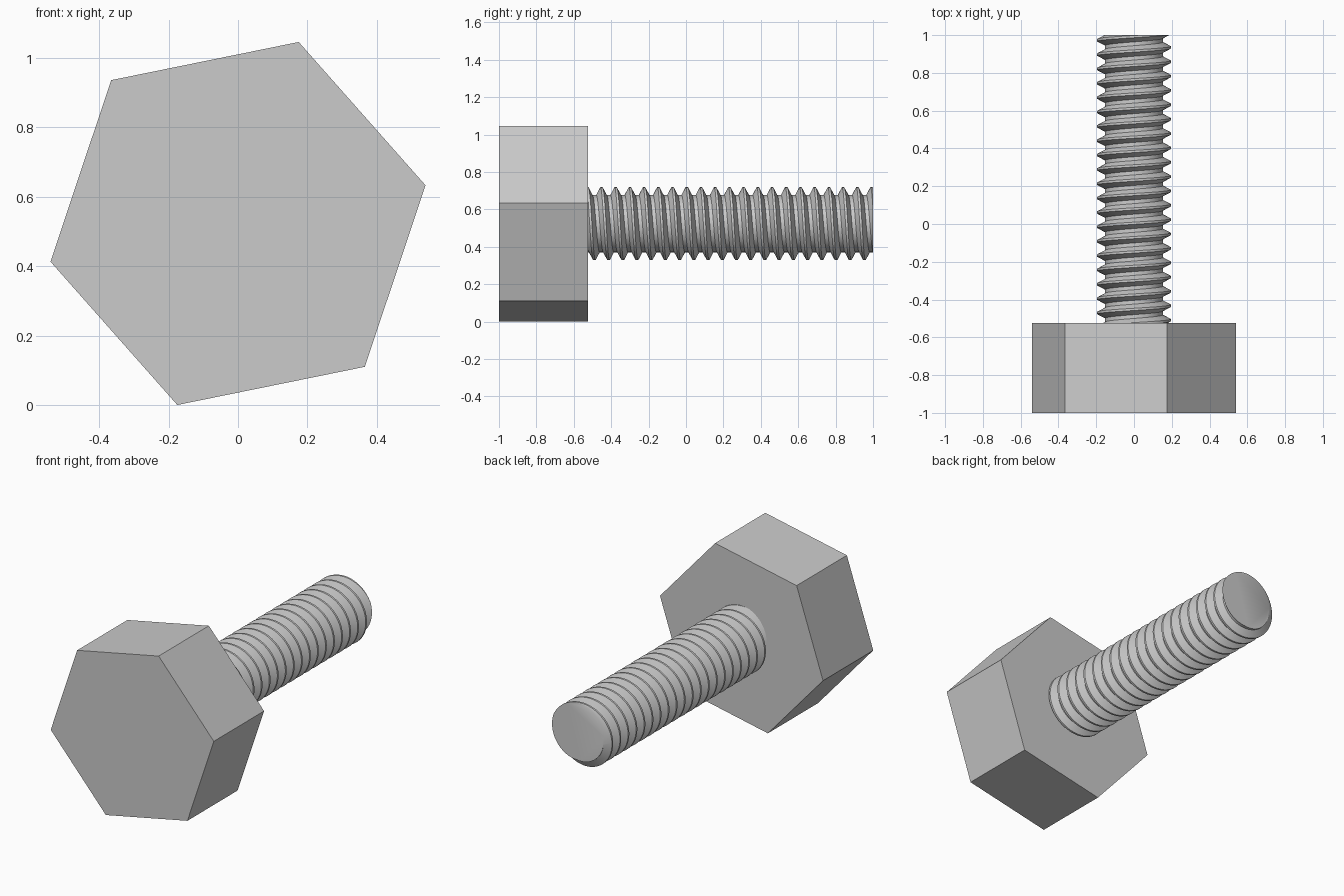
import bpy, bmesh, math
from mathutils import Vector

cube = bpy.data.objects.get("Cube")
if cube:
    bpy.data.objects.remove(cube, do_unlink=True)

AXIS_Z = 0.523          # height of the bolt axis
HEAD_BACK = -0.525      # plane where head meets shank
TIP = 1.0

steel = bpy.data.materials.new("light grey steel")
steel.use_nodes = True
GREY = (0.6, 0.6, 0.6, 1)
steel.diffuse_color = GREY
steel.node_tree.nodes["Principled BSDF"].inputs["Base Color"].default_value = GREY


def add_object(name, bm):
    bmesh.ops.recalc_face_normals(bm, faces=bm.faces[:])
    mesh = bpy.data.meshes.new(name)
    bm.to_mesh(mesh)
    bm.free()
    mesh.materials.append(steel)
    ob = bpy.data.objects.new(name, mesh)
    bpy.context.collection.objects.link(ob)
    return ob


def around_axis(radius, angle, y):
    """Point at an angle turning from +z towards +x about the bolt axis."""
    return Vector((radius * math.sin(angle), y, AXIS_Z + radius * math.cos(angle)))


# Hexagonal head, turned slightly
bm = bmesh.new()
angles = [math.radians(18.5 + 60 * i) for i in range(6)]
face = bm.faces.new([bm.verts.new(around_axis(0.551, a, -1)) for a in angles])
ext = bmesh.ops.extrude_face_region(bm, geom=[face], use_keep_orig=True)
moved = [g for g in ext["geom"] if isinstance(g, bmesh.types.BMVert)]
bmesh.ops.translate(bm, verts=moved, vec=(0, HEAD_BACK + 1, 0))
add_object("hex_head", bm)

# Threaded shank: a right-hand helical surface, trimmed flat at both ends
PITCH, STEPS, TURNS = 0.076, 64, 24
CREST, ROOT = 0.195, 0.153
profile = [(-0.006, CREST), (0.006, CREST), (0.028, ROOT), (0.048, ROOT)]
rows = TURNS * len(profile)
first_crest = -0.452 - 3 * PITCH

bm = bmesh.new()
grid = []
for s in range(STEPS):
    turn = s / STEPS
    column = []
    for row in range(rows):
        k, j = divmod(row, len(profile))
        offset, radius = profile[j]
        y = first_crest + PITCH * (k + turn) + offset
        column.append(bm.verts.new(around_axis(radius, math.tau * turn, y)))
    grid.append(column)
for s in range(STEPS):
    wrap = s == STEPS - 1
    nxt = grid[0][len(profile):] if wrap else grid[s + 1]
    for row in range(min(rows, len(nxt)) - 1):
        bm.faces.new((grid[s][row], nxt[row], nxt[row + 1], grid[s][row + 1]))

for y, direction in ((HEAD_BACK - 0.01, -1), (TIP, 1)):
    cut = bmesh.ops.bisect_plane(
        bm, geom=bm.verts[:] + bm.edges[:] + bm.faces[:], dist=1e-6,
        plane_co=(0, y, 0), plane_no=(0, direction, 0), clear_outer=True)
    rim = [g for g in cut["geom_cut"]
           if isinstance(g, bmesh.types.BMEdge) and g.is_boundary]
    bmesh.ops.edgeloop_fill(bm, edges=rim)
shank = add_object("threaded_shank", bm)

# Smooth around the thread, crisp along its ridges
bpy.ops.object.select_all(action='DESELECT')
shank.select_set(True)
bpy.context.view_layer.objects.active = shank
bpy.ops.object.shade_smooth_by_angle(angle=math.radians(30))
